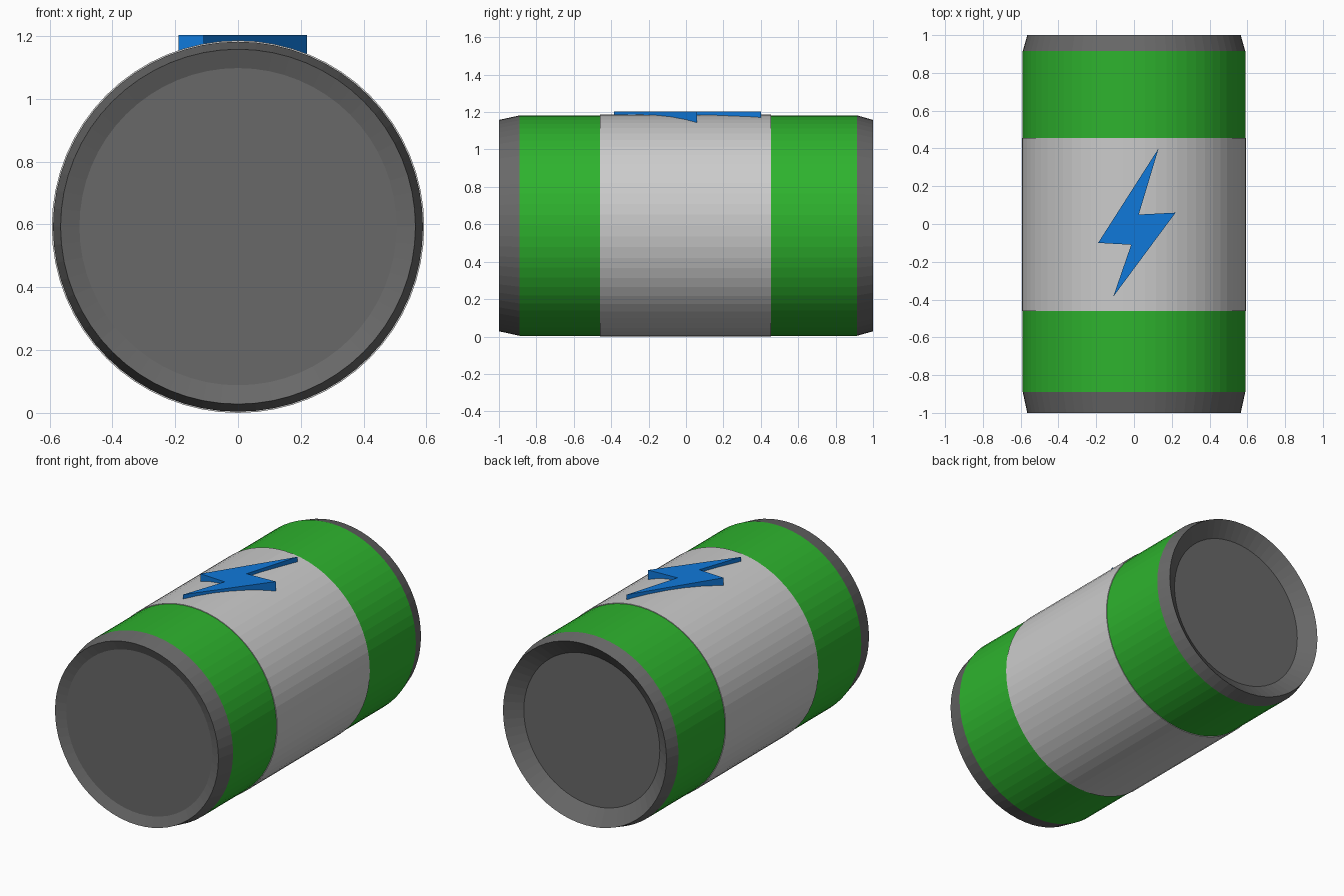
import bpy, bmesh
from math import sin, cos, pi

if "Cube" in bpy.data.objects:
    bpy.data.objects.remove(bpy.data.objects["Cube"])

SIDES = 64
AXIS_Z = 0.593


def material(name, rgb):
    m = bpy.data.materials.new(name)
    m.diffuse_color = (*rgb, 1)
    m.use_nodes = True
    m.node_tree.nodes["Principled BSDF"].inputs["Base Color"].default_value = m.diffuse_color
    return m


def finish(name, bm, mat):
    bmesh.ops.recalc_face_normals(bm, faces=bm.faces)
    me = bpy.data.meshes.new(name)
    bm.to_mesh(me)
    bm.free()
    ob = bpy.data.objects.new(name, me)
    bpy.context.collection.objects.link(ob)
    if mat:
        me.materials.append(mat)
    return ob


def lathe(name, profile, mat=None, disc=False):
    """Revolve (y, radius) points about the battery axis; disc closes the last ring."""
    bm = bmesh.new()
    rings = [[bm.verts.new((r * sin(2 * pi * i / SIDES), y,
                            AXIS_Z + r * cos(2 * pi * i / SIDES)))
              for i in range(SIDES)] for y, r in profile]
    for a, b in zip(rings, rings[1:]):
        for i in range(SIDES):
            j = (i + 1) % SIDES
            # wound so normals point outward when y increases along the profile
            bm.faces.new((a[i], b[i], b[j], a[j]))
    if disc:
        bm.faces.new(rings[-1])
    ob = finish(name, bm, mat)
    # open tubes: make sure the outside is the front side
    f = ob.data.polygons[0]
    if f.normal.x * f.center.x + f.normal.z * (f.center.z - AXIS_Z) < 0:
        ob.data.flip_normals()
    return ob


green = material("green", (0.027, 0.45, 0.027))
dark = material("dark_grey", (0.14, 0.14, 0.14))
blue = material("blue", (0.005, 0.19, 0.7))

# Casing: pale centre label with a tiny step down to the green bands
lathe("centre_band", [(-0.46, 0.589), (-0.46, 0.593), (0.455, 0.593), (0.455, 0.589)])
lathe("front_green_band", [(-0.89, 0.589), (-0.46, 0.589)], green)
lathe("back_green_band", [(0.455, 0.589), (0.915, 0.589)], green)

# Tapered end caps with recessed discs (the back one is deeper)
lathe("front_cap", [(-0.89, 0.589), (-1, 0.565), (-0.975, 0.505)], dark, True)
lathe("back_cap", [(0.915, 0.589), (1, 0.565), (0.93, 0.47)], dark, True)

# Raised lightning bolt on top, sunk into the curved surface
outline = [(0.13, 0.4), (0.025, 0.05), (0.22, 0.06),
           (-0.11, -0.385), (-0.015, -0.11), (-0.19, -0.1)]
bm = bmesh.new()
top = bm.faces.new([bm.verts.new((x, y, 1.203)) for x, y in outline])
ext = bmesh.ops.extrude_face_region(bm, geom=[top], use_keep_orig=True)
bmesh.ops.translate(bm, vec=(0, 0, -0.065),
                    verts=[v for v in ext["geom"] if isinstance(v, bmesh.types.BMVert)])
finish("lightning_bolt", bm, blue)
